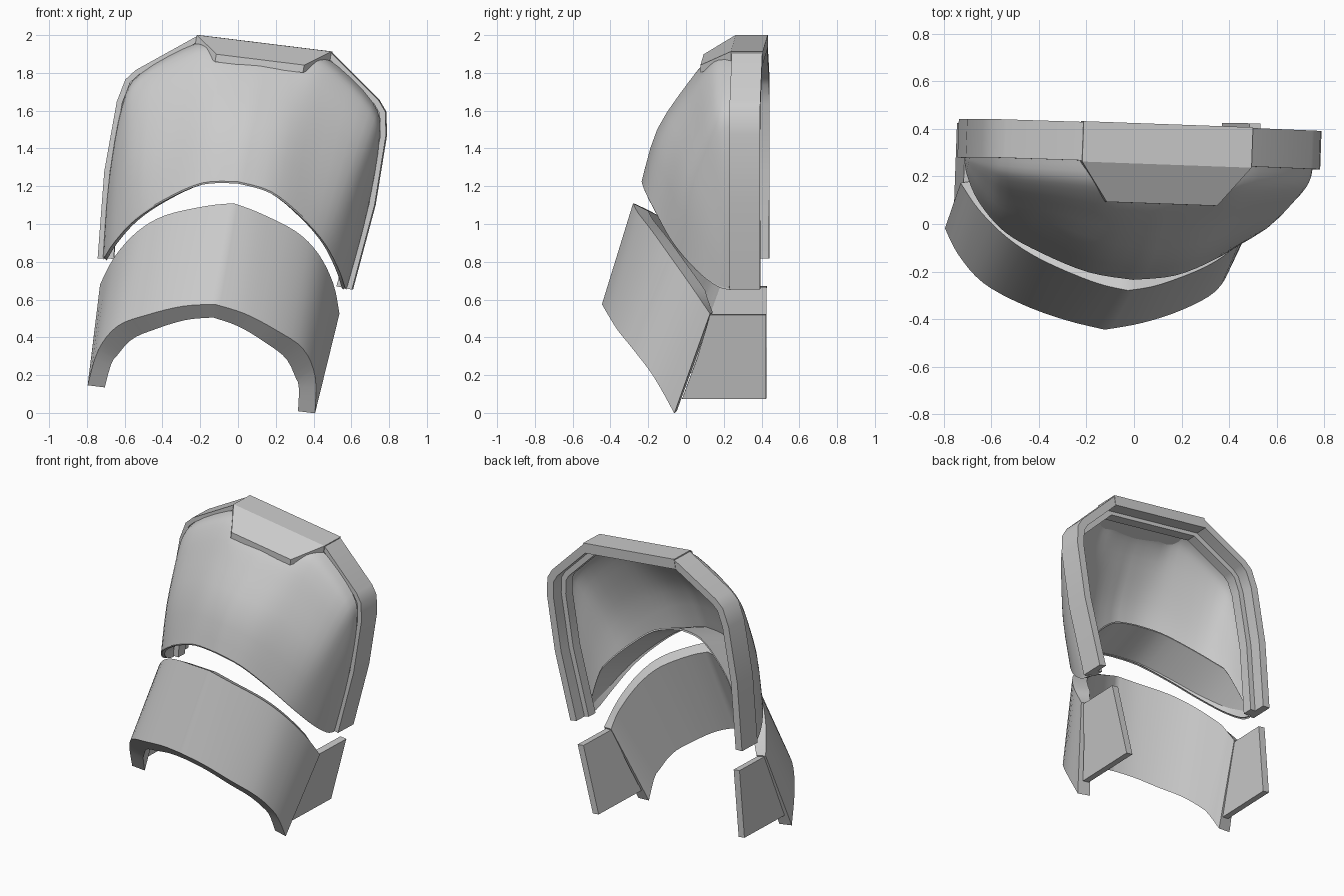
import bpy, bmesh
from mathutils import Matrix, Vector

if "Cube" in bpy.data.objects:
    bpy.data.objects.remove(bpy.data.objects["Cube"])

# The whole piece is symmetric in its own frame, then leaned and turned slightly
LEAN = Matrix(((0.99, 0.036, 0.171, -0.205),
               (-0.036, 1, 0, 0),
               (-0.122, 0, 1, 0),
               (0, 0, 0, 1)))


def make(name, verts, faces, angle=0.6):
    bm = bmesh.new()
    vs = [bm.verts.new(v) for v in verts]
    for f in faces:
        bm.faces.new([vs[i] for i in f])
    bmesh.ops.transform(bm, matrix=LEAN, verts=bm.verts)
    bmesh.ops.recalc_face_normals(bm, faces=bm.faces)
    mesh = bpy.data.meshes.new(name)
    bm.to_mesh(mesh)
    bm.free()
    ob = bpy.data.objects.new(name, mesh)
    bpy.context.collection.objects.link(ob)
    bpy.context.view_layer.objects.active = ob
    ob.select_set(True)
    bpy.ops.object.shade_smooth_by_angle(angle=angle)
    ob.select_set(False)
    return ob


def spline(points, n=4):
    """Smooth curve through the points."""
    p = [Vector(q) for q in points]
    p = [p[0]] + p + [p[-1]]
    out = []
    for i in range(1, len(p) - 2):
        a, b, c, d = p[i - 1:i + 3]
        for k in range(n):
            t = k / n
            out.append(0.5 * (2 * b + (c - a) * t + (2 * a - 5 * b + 4 * c - d) * t * t
                              + (3 * b - a - 3 * c + d) * t ** 3))
    return out + [p[-2]]


def mirrored(half):
    """Row from the left end to the right end, given its right half."""
    return [Vector((-q.x, q.y, q.z)) for q in reversed(half[1:])] + list(half)


def slab(name, outer, inner):
    """Closed solid between two equal grids of points."""
    rows, cols = len(outer), len(outer[0])
    ring = outer + inner[::-1]
    n = len(ring)
    verts = [v for row in ring for v in row]
    faces = []
    for i in range(n):
        k = (i + 1) % n
        for j in range(cols - 1):
            faces.append((i * cols + j, i * cols + j + 1, k * cols + j + 1, k * cols + j))
    for i in range(rows - 1):
        for j in (0, cols - 1):
            a, b = i * cols + j, (i + 1) * cols + j
            c, d = (n - 2 - i) * cols + j, (n - 1 - i) * cols + j
            faces.append((a, b, c, d))
    return make(name, verts, faces)


def prism(name, bottom, top):
    n = len(bottom)
    faces = [tuple(range(n)), tuple(range(n, 2 * n))]
    faces += [(i, (i + 1) % n, n + (i + 1) % n, n + i) for i in range(n)]
    return make(name, bottom + top, faces, 0.3)


# Upper shell: arched lower edge blended up to the rail
arch = spline([(0, -.235, 1.225), (.185, -.21, 1.195), (.37, -.135, 1.085), (.51, -.05, .965),
               (.6, .07, .84), (.64, .18, .76), (.65, .25, .74)])
brim = spline([(0, .255, 1.92), (.18, .255, 1.92), (.34, .255, 1.92), (.62, .255, 1.72),
               (.688, .255, 1.54), (.69, .255, 1.15), (.653, .255, .75)])
bulge = spline([(0, 0, 0), (.4, .17, 0), (.75, .5, 0), (.9, .68, 0), (.97, .82, 0), (1, 1, 0)], 3)
outer, inner = [], []
for b in bulge:
    half = []
    for a, r in zip(arch, brim):
        p = a.lerp(r, b.x)
        p.y = a.y + (r.y - a.y) * b.y
        half.append(p)
    outer.append(mirrored(half))
    inner.append([Vector((p.x * .97, p.y + .02, p.z - .008 - .012 * b.x)) for p in outer[-1]])
slab("upper_shell", outer, inner)

# Lip folded inwards along the arch of the shell
lip = []
for p in outer[0]:
    f = min(1, max(0, (.255 - p.y) / .3))
    lip.append(p + Vector((0, .28 * f, .09 * f)))
drop = Vector((0, .004, -.01))
slab("shell_lip", [outer[0], lip], [[p + drop for p in outer[0]], [p + drop for p in lip]])

# Rail around the shell: stepped section swept along the outline
path = [Vector(p) for p in ((0, 1.95), (.36, 1.95), (.65, 1.735), (.695, 1.68),
                            (.72, 1.56), (.723, 1.19), (.68, .735))]
path = [Vector((-p.x, p.y)) for p in reversed(path[1:])] + path[1:]
section = [(0, .255), (0, .417), (.05, .417), (.05, .335), (.085, .335), (.085, .265),
           (.03, .265), (.03, .255)]
verts, m = [], len(section)
for i, p in enumerate(path):
    d0 = (p - path[max(i - 1, 0)]).normalized()
    d1 = (path[min(i + 1, len(path) - 1)] - p).normalized()
    d0, d1 = (d0 if d0.length else d1), (d1 if d1.length else d0)
    n0, n1 = Vector((d0.y, -d0.x)), Vector((d1.y, -d1.x))
    miter = (n0 + n1) / (1 + n0.dot(n1))
    for off, v in section:
        q = p + miter * off
        verts.append((q.x, v, q.y))
faces = [(i * m + k, i * m + (k + 1) % m, (i + 1) * m + (k + 1) % m, (i + 1) * m + k)
         for i in range(len(path) - 1) for k in range(m)]
faces += [tuple(range(m)), tuple(range(len(verts) - m, len(verts)))]
make("rail", verts, faces, 0.5)

# Top tab: flat at the back, sloping down to a narrower front lip
back = [(-.36, .42), (.36, .42), (.36, .25), (-.36, .25)]
front = [(-.36, .25), (.36, .25), (.235, .085), (-.235, .085)]
prism("tab_back", [(x, y, 1.89) for x, y in back], [(x, y, 1.957) for x, y in back])
prism("tab_front", [(x, y, z) for (x, y), z in zip(front, (1.9, 1.9, 1.83, 1.83))],
      [(x, y, z) for (x, y), z in zip(front, (1.957, 1.957, 1.87, 1.87))])

# Lower band: thick pointed arch
top = spline([(0, -.28, 1.11), (.14, -.25, 1.078), (.35, -.165, 1.003), (.485, -.075, .9),
              (.585, .04, .755), (.64, .15, .603)])
low = spline([(0, -.445, .575), (.165, -.41, .545), (.34, -.35, .48), (.495, -.265, .4),
              (.58, -.15, .262), (.608, -.04, .072)])


def inset(row, scale, back, drop):
    """Inner edge of the band, tapering to a flat cut at its ends."""
    end = row[-1].x
    out = []
    for p in row:
        f = min(1, (1 - abs(p.x) / end) * 12)
        out.append(Vector((p.x * scale, p.y + back * (.15 + .85 * f), p.z - drop * f)))
    return out


top, low = mirrored(top), mirrored(low)
slab("lower_band", [top, low], [inset(top, .9, .08, .04), inset(low, .85, .065, .07)])

# Side brackets behind the band ends, leaning inwards towards the bottom
side = [(.13, .595), (.425, .595), (.425, .145), (-.02, .145), (.06, .36)]
for name, s in (("bracket_left", -1), ("bracket_right", 1)):
    plate = [[(s * (u - .09 * (.595 - z)), y + s * .02, z) for y, z in side]
             for u in (.58, .626)]
    prism(name, *plate)
